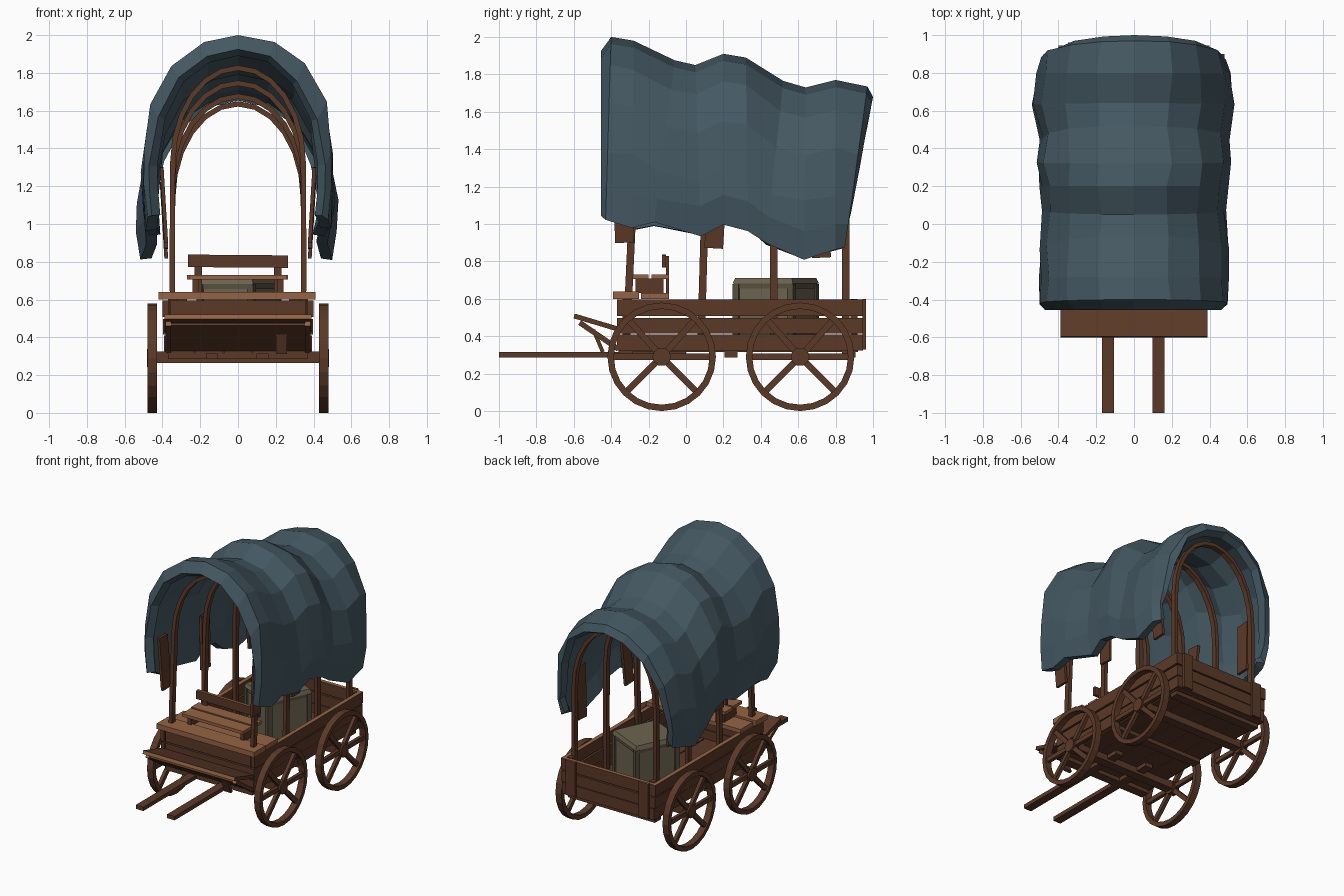
import bpy, bmesh, math, random
from mathutils import Matrix, Vector, Euler

if "Cube" in bpy.data.objects:
    bpy.data.objects.remove(bpy.data.objects["Cube"])

random.seed(4)

def material(name, col):
    m = bpy.data.materials.new(name)
    m.diffuse_color = (*col, 1)
    m.use_nodes = True
    m.node_tree.nodes["Principled BSDF"].inputs["Base Color"].default_value = m.diffuse_color
    return m

WOOD = material("dark wood", (0.105, 0.041, 0.021))
WORN = material("worn light wood", (0.30, 0.125, 0.058))
CLOTH = material("blue grey canvas", (0.058, 0.097, 0.122))
CRATE = material("olive crate", (0.150, 0.127, 0.080))
TRIM = material("crate trim", (0.095, 0.080, 0.050))

def finish(name, bm, *mats):
    bmesh.ops.recalc_face_normals(bm, faces=bm.faces)
    me = bpy.data.meshes.new(name)
    bm.to_mesh(me)
    bm.free()
    for m in mats:
        me.materials.append(m)
    ob = bpy.data.objects.new(name, me)
    bpy.context.collection.objects.link(ob)
    return ob

def add_box(bm, c, s, rot=(0, 0, 0)):
    mat = Matrix.LocRotScale(Vector(c), Euler(rot), Vector(s))
    return bmesh.ops.create_cube(bm, size=1, matrix=mat)["verts"]

def box(name, c, s, mat=WOOD, rot=(0, 0, 0), worn_top=False, worn_dir=(0, 0, 1)):
    bm = bmesh.new()
    add_box(bm, c, s, rot)
    bm.normal_update()
    if worn_top:
        for f in bm.faces:
            if f.normal.dot(Vector(worn_dir)) > 0.5:
                f.material_index = 1
    return finish(name, bm, mat, WORN)

def span(name, x, y, z, **kw):
    lo_hi = (x, y, z)
    return box(name, [(a + b) / 2 for a, b in lo_hi], [b - a for a, b in lo_hi], **kw)

# Wheels: rim, spokes and hub
def wheel(name, x, y, r=0.29, ri=0.256, w=0.05, n=24):
    bm = bmesh.new()
    rings = []
    for i in range(n):
        a = 2 * math.pi * i / n
        rings.append([bm.verts.new((x + dx, y + q * math.cos(a), r + q * math.sin(a)))
                      for dx, q in ((-w/2, r), (w/2, r), (w/2, ri), (-w/2, ri))])
    for i in range(n):
        a, b = rings[i], rings[(i + 1) % n]
        for k in range(4):
            bm.faces.new((a[k], a[(k + 1) % 4], b[(k + 1) % 4], b[k]))
    for deg in (0, 48, 132, 180, 225, 315):
        a = math.radians(deg)
        add_box(bm, (x, y + 0.14 * math.cos(a), r + 0.14 * math.sin(a)),
                (0.026, 0.25, 0.034), (a, 0, 0))
    bmesh.ops.create_cone(bm, cap_ends=True, segments=10, radius1=0.05, radius2=0.05, depth=0.052,
                          matrix=Matrix.Translation((x, y, r)) @ Matrix.Rotation(math.pi/2, 4, 'Y'))
    finish(name, bm, WOOD)

for end, y in (("front", -0.13), ("rear", 0.61)):
    for side, s in (("right", 1), ("left", -1)):
        wheel(f"{end}_{side}_wheel", s * 0.455, y)
    span(f"{end}_axle", (-0.45, 0.45), (y - 0.035, y + 0.035), (0.265, 0.325))

# Floor planks, cross beams and draw poles
for i in range(5):
    x = -0.304 + i * 0.152
    span("floor_plank", (x - 0.072, x + 0.072), (-0.36, 0.92), (0.315, 0.34))
for y in (-0.32, 0.24, 0.87):
    span("cross_beam", (-0.37, 0.37), (y - 0.035, y + 0.035), (0.285, 0.316))
for x in (-0.137, 0.13):
    span("draw_pole", (x - 0.032, x + 0.032), (-1.0, 0.0), (0.285, 0.315))

# Body walls of three planks each
for k, (z0, z1) in enumerate(((0.325, 0.41), (0.415, 0.497), (0.507, 0.595))):
    top = k == 2
    for s in (-1, 1):
        x = s * (0.375 + 0.005 * k)
        span("side_plank", (x - 0.016, x + 0.016), (-0.37, 0.945), (z0, z1), worn_top=top)
    span("rear_plank", (-0.37, 0.37), (0.915, 0.945), (z0, z1), worn_top=top)
    span("front_plank", (-0.36, 0.36), (-0.365, -0.335), (z0, z1))
for s in (-1, 1):
    span("rear_batten", (s*0.31 - 0.04, s*0.31 + 0.04), (0.945, 0.962), (0.33, 0.60), worn_top=True)
    span("corner_post", (s*0.35 - 0.02, s*0.35 + 0.02), (0.88, 0.918), (0.32, 0.60))
    span("corner_post", (s*0.345 - 0.02, s*0.345 + 0.02), (-0.34, -0.30), (0.32, 0.60))

# Footboard, its sloping apron and side brackets
box("footboard", (0, -0.483, 0.474), (0.78, 0.24, 0.026), rot=(-0.29, 0, 0),
    worn_top=True, worn_dir=(0, -1, 0))
box("footboard_apron", (0.005, -0.465, 0.402), (0.72, 0.24, 0.016), rot=(-0.60, 0, 0))
for s in (-1, 1):
    box("footboard_bracket", (s * 0.37, -0.465, 0.402), (0.03, 0.25, 0.028), rot=(-0.60, 0, 0), worn_top=True)
box("foot_step", (0.23, -0.47, 0.375), (0.06, 0.02, 0.13), rot=(0.4, 0, 0))

# Driver deck, seat and backrest
span("deck_front_plank", (-0.42, 0.41), (-0.39, -0.25), (0.60, 0.64), mat=WORN)
span("deck_rear_plank", (-0.40, 0.40), (-0.24, -0.09), (0.60, 0.63), mat=WORN)
span("seat_front_plank", (-0.26, 0.26), (-0.31, -0.20), (0.707, 0.73), mat=WORN)
span("seat_rear_plank", (-0.27, 0.265), (-0.185, -0.09), (0.707, 0.73), mat=WORN)
for s in (-1, 1):
    span("seat_support", (s*0.225 - 0.015, s*0.225 + 0.015), (-0.27, -0.12), (0.63, 0.708))
    span("backrest_post", (s*0.21 - 0.02, s*0.21 + 0.02), (-0.108, -0.09), (0.62, 0.83))
box("backrest", (0, -0.118, 0.803), (0.53, 0.022, 0.066), rot=(0, 0.008, 0), worn_top=True)

# Cargo crate standing askew, with corner trim and lid
turn = math.radians(25)
bm = bmesh.new()
add_box(bm, (0, 0, 0.515), (0.31, 0.335, 0.35))
bm2 = bmesh.new()
for sx in (-1, 1):
    for sy in (-1, 1):
        add_box(bm2, (sx * 0.147, sy * 0.16, 0.51), (0.036, 0.036, 0.34))
add_box(bm2, (0, 0, 0.67), (0.32, 0.345, 0.03))
add_box(bm2, (0, 0, 0.36), (0.32, 0.345, 0.03))
bm3 = bmesh.new()
lid = add_box(bm3, (0, 0, 0.697), (0.33, 0.355, 0.03))
for v in lid:
    if v.co.z > 0.7:
        v.co = (v.co.x * 0.94, v.co.y * 0.94, v.co.z)
for name, b, m in (("crate", bm, CRATE), ("crate_trim", bm2, TRIM), ("crate_lid", bm3, CRATE)):
    ob = finish(name, b, m)
    ob.location = (0.005, 0.48, 0)
    ob.rotation_euler = (0, 0, -turn)

# Bent hoops carrying the canvas
def hoop(y0, y1, top):
    spring = top - 0.52
    path = [(0.36, 0.34), (0.362, 0.8), (0.36, spring)]
    path += [(0.36 * math.cos(a), spring + 0.52 * math.sin(a))
             for a in (math.radians(15 * i) for i in range(1, 7))]
    path += [(-x, z) for x, z in path[-2::-1]]
    bm = bmesh.new()
    rows = []
    for x, z in path:
        y = y0 + (y1 - y0) * (z - 0.34) / (top - 0.34)
        d = Vector((x, 0, max(z - spring, 0) * 0.7)).normalized() * 0.028
        rows.append([bm.verts.new(p) for p in (
            (x, y - 0.02, z), (x, y + 0.02, z),
            (x - d.x, y + 0.02, z - d.z), (x - d.x, y - 0.02, z - d.z))])
    for a, b in zip(rows, rows[1:]):
        for k in range(4):
            bm.faces.new((a[k], a[(k + 1) % 4], b[(k + 1) % 4], b[k]))
    bm.faces.new(rows[0])
    bm.faces.new(rows[-1])
    finish("canvas_hoop", bm, WOOD)

for args in ((-0.32, -0.25, 1.84), (0.08, 0.12, 1.76), (0.47, 0.47, 1.69), (0.855, 0.855, 1.65)):
    hoop(*args)

# Loose boards hanging under the canvas sides
for y, z, tilt in ((-0.335, 1.10, 0.03), (0.16, 1.07, -0.06), (0.715, 1.02, 0.05)):
    for s in (-1, 1):
        box("hanging_board", (s * 0.392, y, z), (0.02, 0.10, 0.40), rot=(tilt, s * 0.06, 0))

# Canvas: arched sections lofted front to back
# (y at hem, y at crown, crown height, hem height, half width)
sections = [
    (-0.455, -0.455, 1.925, 1.05, 0.465), (-0.43, -0.40, 2.00, 1.03, 0.50),
    (-0.29, -0.28, 1.98, 0.97, 0.50), (-0.17, -0.06, 1.875, 1.00, 0.495),
    (0.08, 0.05, 1.85, 0.945, 0.48), (0.20, 0.20, 1.91, 1.00, 0.49),
    (0.33, 0.32, 1.89, 0.97, 0.51), (0.43, 0.52, 1.765, 0.90, 0.49),
    (0.63, 0.64, 1.73, 0.82, 0.525), (0.80, 0.80, 1.77, 0.86, 0.515),
    (0.85, 0.97, 1.735, 0.88, 0.485), (0.85, 1.00, 1.68, 0.90, 0.455)]
bm = bmesh.new()
rows = []
for y0, y1, top, hem, w in sections:
    spring = top - 0.61
    half = [(w * 0.97, hem), (w * 1.01, (hem + spring) / 2), (w, spring)]
    half += [(w * math.cos(a) ** 0.92, spring + 0.61 * math.sin(a))
             for a in (math.radians(d) for d in (24, 48, 70))]
    pts = half + [(0, top)] + [(-x, z) for x, z in reversed(half)]
    row = []
    for x, z in pts:
        j = random.uniform(-0.012, 0.012) if x else 0
        y = y0 + (y1 - y0) * (z - hem) / (top - hem)
        row.append(bm.verts.new((x + j, y, z + (j if z < top - 0.06 else 0))))
    rows.append(row)
for a, b in zip(rows, rows[1:]):
    for k in range(len(a) - 1):
        bm.faces.new((a[k], b[k], b[k + 1], a[k + 1]))
bmesh.ops.recalc_face_normals(bm, faces=bm.faces)
bm.faces.ensure_lookup_table()
if sum(f.normal.z for f in bm.faces) < 0:
    bmesh.ops.reverse_faces(bm, faces=bm.faces)
me = bpy.data.meshes.new("canvas_cover")
bm.to_mesh(me)
bm.free()
me.materials.append(CLOTH)
cover = bpy.data.objects.new("canvas_cover", me)
bpy.context.collection.objects.link(cover)
mod = cover.modifiers.new("thickness", 'SOLIDIFY')
mod.thickness = 0.06
mod.offset = -1
